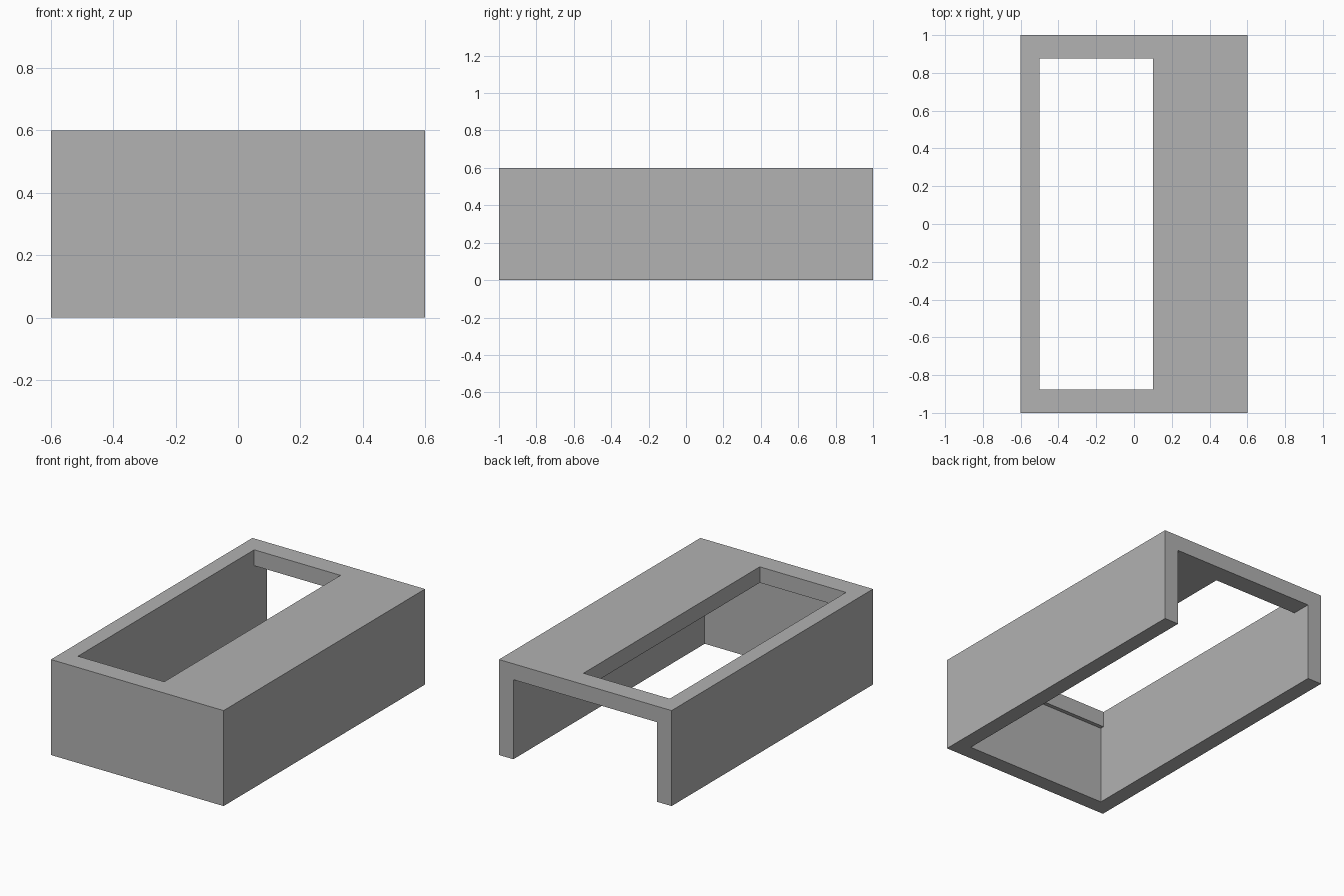
import bpy
from mathutils import Vector

if "Cube" in bpy.data.objects:
    bpy.data.objects.remove(bpy.data.objects["Cube"], do_unlink=True)

grey = bpy.data.materials.new("mid_grey")
grey.use_nodes = True
colour = (0.445, 0.445, 0.445, 1)
grey.diffuse_color = colour
grey.node_tree.nodes["Principled BSDF"].inputs["Base Color"].default_value = colour


def box(name, low, high):
    """Axis-aligned box between two opposite corners."""
    low, high = Vector(low), Vector(high)
    bpy.ops.mesh.primitive_cube_add(size=1)
    obj = bpy.context.object
    obj.name = obj.data.name = name
    for v in obj.data.vertices:
        v.co = [high[i] if v.co[i] > 0 else low[i] for i in range(3)]
    obj.data.materials.append(grey)
    return obj


def cut(target, cutter):
    """Subtract the cutter from the target, then discard it."""
    cutter.hide_render = True
    mod = target.modifiers.new(cutter.name, "BOOLEAN")
    mod.operation = "DIFFERENCE"
    mod.solver = "EXACT"
    mod.object = cutter
    bpy.context.view_layer.objects.active = target
    bpy.ops.object.modifier_apply(modifier=mod.name)
    bpy.data.objects.remove(cutter, do_unlink=True)


wall = 0.1
half_x, half_y, height = 0.6, 1.0, 0.6
over = 0.2  # how far cutters run past the open sides

# Outer block
housing = box("housing", (-half_x, -half_y, 0), (half_x, half_y, height))

# Cavity, open below and at the back
cut(housing, box("cavity_cutter",
                 (-half_x + wall, -half_y + wall, -over),
                 (half_x - wall, half_y + over, height - wall)))

# Off-centre opening through the top panel, flush with the right wall
cut(housing, box("opening_cutter",
                 (-half_x + wall, -0.875, height - 2 * wall),
                 (0.1, 0.875, height + over)))
